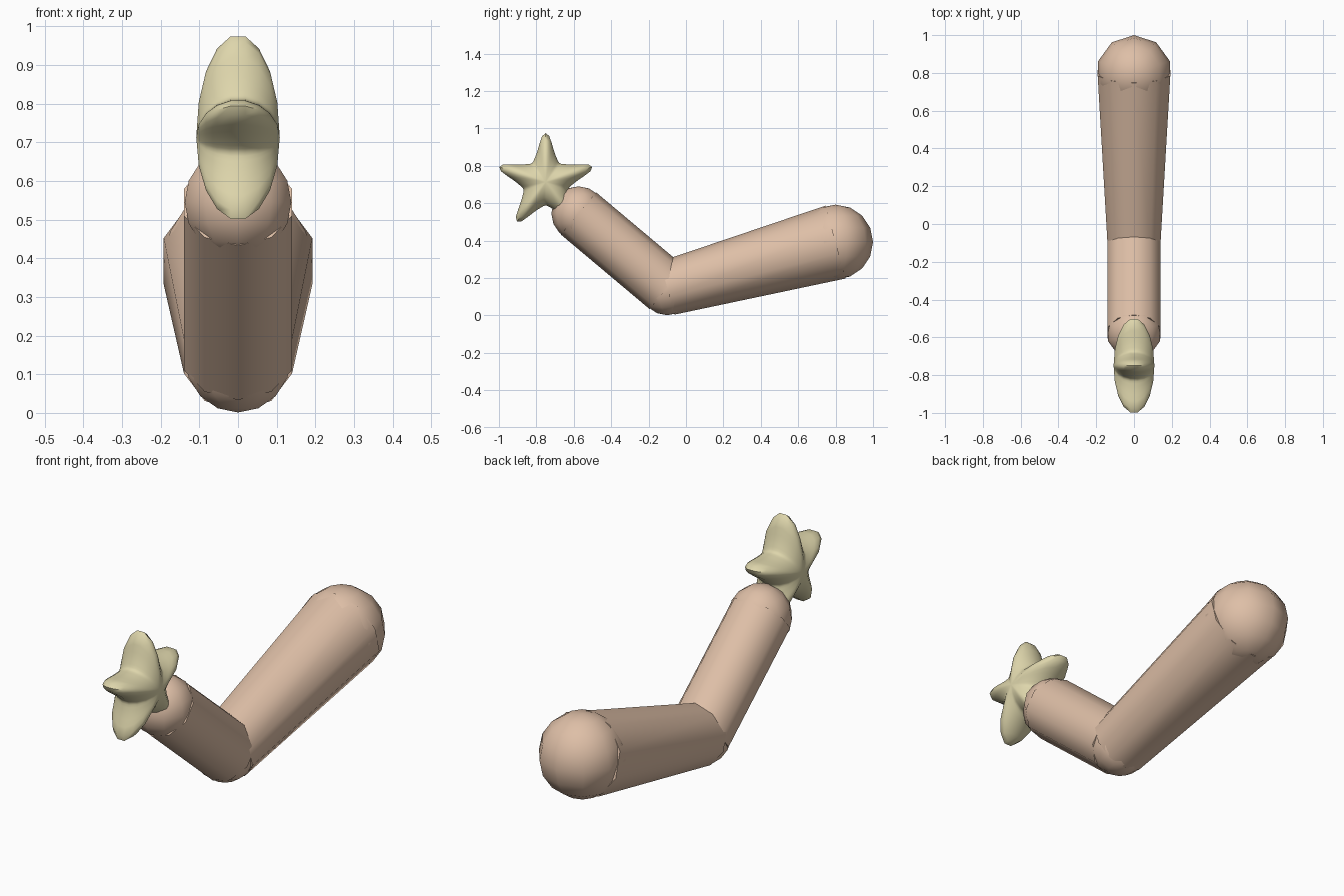
import bpy, bmesh, math
from mathutils import Vector

cube = bpy.data.objects.get("Cube")
if cube:
    bpy.data.objects.remove(cube)


def material(name, rgb):
    m = bpy.data.materials.new(name)
    m.use_nodes = True
    m.diffuse_color = (*rgb, 1)
    m.node_tree.nodes["Principled BSDF"].inputs["Base Color"].default_value = (*rgb, 1)
    return m


def add_part(name, bm, mat):
    bmesh.ops.recalc_face_normals(bm, faces=bm.faces)
    mesh = bpy.data.meshes.new(name)
    bm.to_mesh(mesh)
    bm.free()
    mesh.materials.append(mat)
    ob = bpy.data.objects.new(name, mesh)
    bpy.context.collection.objects.link(ob)
    bpy.ops.object.select_all(action='DESELECT')
    ob.select_set(True)
    bpy.context.view_layer.objects.active = ob
    bpy.ops.object.shade_smooth_by_angle(angle=math.radians(60))
    return ob


skin = material("warm skin", (0.73, 0.52, 0.385))
pale_yellow = material("pale yellow", (0.73, 0.67, 0.41))

SIDES = 10


def joint(name, centre, radius):
    bm = bmesh.new()
    bmesh.ops.create_uvsphere(bm, u_segments=SIDES, v_segments=8, radius=radius)
    add_part(name, bm, skin).location = centre


def limb(name, start, end, r1, r2):
    axis = end - start
    bm = bmesh.new()
    bmesh.ops.create_cone(bm, cap_ends=True, segments=SIDES,
                          radius1=r1, radius2=r2, depth=axis.length)
    ob = add_part(name, bm, skin)
    ob.location = (start + end) / 2
    ob.rotation_mode = 'QUATERNION'
    ob.rotation_quaternion = Vector((0, 0, 1)).rotation_difference(axis)


# Bent arm: three ball joints and two limbs
shoulder = Vector((0, 0.8, 0.392))
elbow = Vector((0, -0.1, 0.146))
wrist = Vector((0, -0.575, 0.545))
joint("shoulder", shoulder, 0.2)
joint("elbow", elbow, 0.145)
joint("wrist", wrist, 0.145)
limb("upper_arm", elbow, shoulder, 0.147, 0.202)
limb("forearm", wrist, elbow, 0.147, 0.147)

# Puffy five-pointed star: a sphere whose radius follows half a point's outline
outline = [0.265, 0.25, 0.212, 0.182, 0.162, 0.148, 0.138, 0.130, 0.127]
step = math.radians(36) / (len(outline) - 1)
bm = bmesh.new()
bmesh.ops.create_uvsphere(bm, u_segments=80, v_segments=9, radius=1)
for v in bm.verts:
    angle = math.atan2(v.co.x, v.co.y) % math.radians(72)
    angle = min(angle, math.radians(72) - angle)
    r = outline[round(angle / step)]
    v.co = Vector((v.co.z * 0.108, v.co.x * r, v.co.y * r))
add_part("star", bm, pale_yellow).location = (0, -0.75, 0.713)
